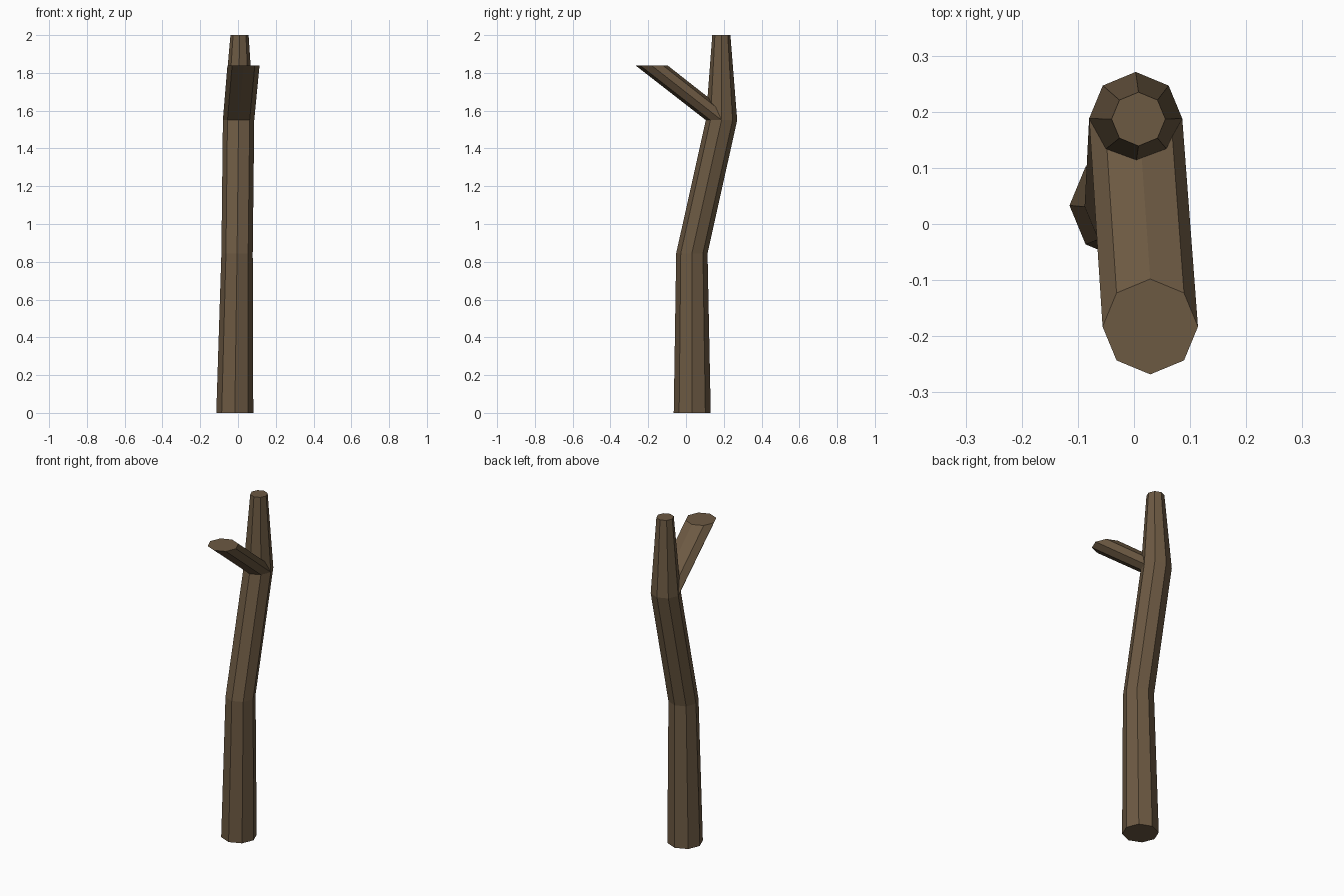
import bpy, bmesh, math

if "Cube" in bpy.data.objects:
    bpy.data.objects.remove(bpy.data.objects["Cube"])

SIDES = 8

bark = bpy.data.materials.new("bark")
bark.diffuse_color = (0.15, 0.10, 0.055, 1.0)
bark.use_nodes = True
bark.node_tree.nodes["Principled BSDF"].inputs["Base Color"].default_value = bark.diffuse_color


def limb(name, rings, cap_start=True):
    """Loft level octagons (x, y, z, radius) into a flat-shaded limb."""
    bm = bmesh.new()
    loops = []
    for x, y, z, r in rings:
        angles = [2 * math.pi * i / SIDES for i in range(SIDES)]
        loops.append([bm.verts.new((x + r * math.cos(a), y + r * math.sin(a), z)) for a in angles])
    for low, high in zip(loops, loops[1:]):
        for i in range(SIDES):
            j = (i + 1) % SIDES
            bm.faces.new((low[i], low[j], high[j], high[i]))
    if cap_start:
        bm.faces.new(loops[0][::-1])
    bm.faces.new(loops[-1])
    bmesh.ops.recalc_face_normals(bm, faces=bm.faces)
    mesh = bpy.data.meshes.new(name)
    bm.to_mesh(mesh)
    bm.free()
    mesh.materials.append(bark)
    obj = bpy.data.objects.new(name, mesh)
    bpy.context.collection.objects.link(obj)
    return obj


# Bent, tapering trunk
limb("trunk", [
    (-0.017, 0.033, 0.0, 0.098),
    (-0.005, 0.031, 0.845, 0.083),
    (0.003, 0.188, 1.55, 0.083),
    (0.008, 0.187, 2.0, 0.048),
])

# Side branch growing from the upper bend; its root is hidden in the trunk
limb("branch", [
    (0.003, 0.188, 1.55, 0.083),
    (0.029, -0.183, 1.84, 0.085),
], cap_start=False)
